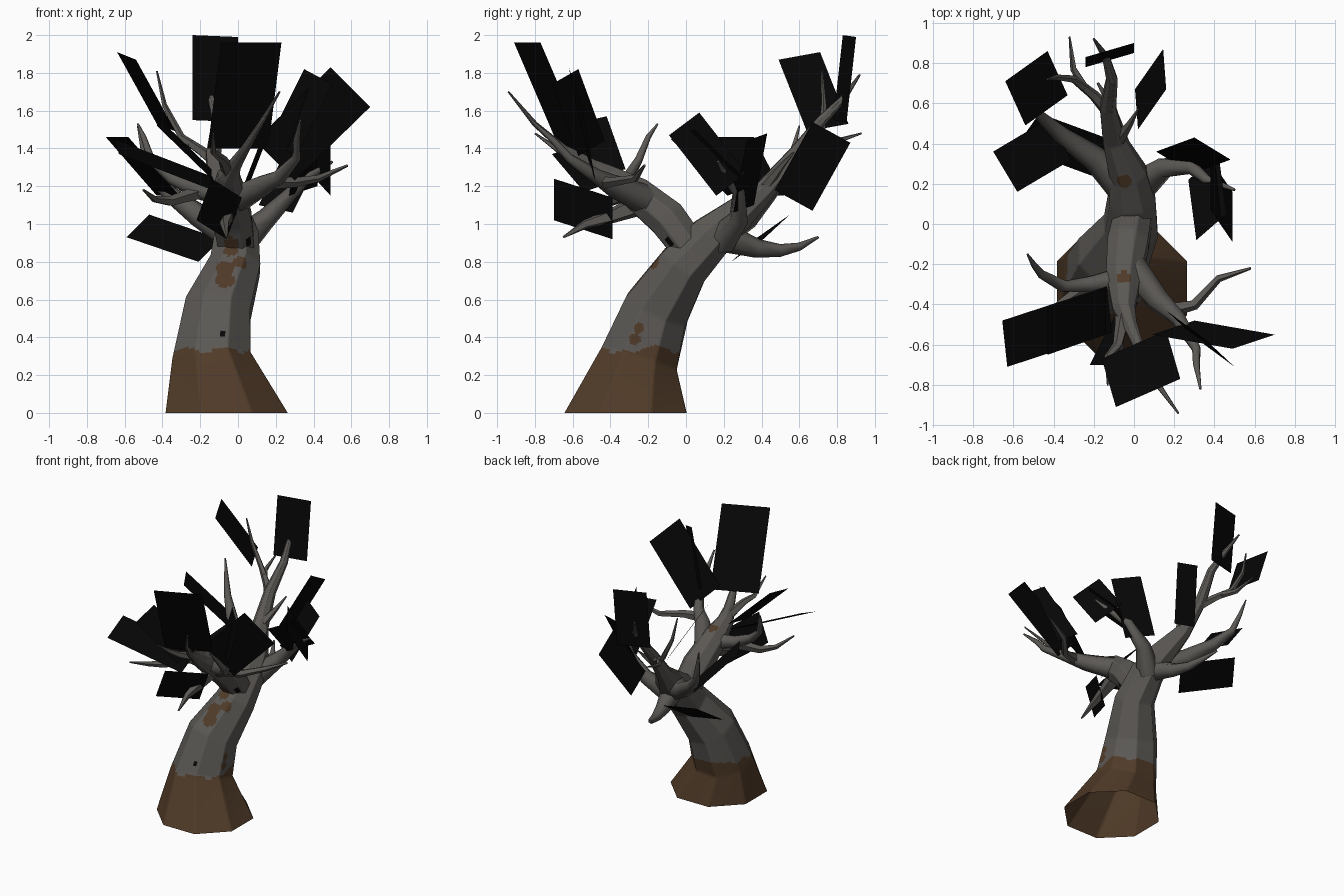
import bpy, bmesh, math
from mathutils import Vector, noise


def material(name, rgb):
    m = bpy.data.materials.new(name)
    m.diffuse_color = (*rgb, 1)
    return m


BARK = material("grey_bark", (0.105, 0.098, 0.089))
EARTH = material("brown_bark", (0.080, 0.043, 0.021))
BLACK = material("black_leaf", (0.002, 0.002, 0.002))

# Brown patches and dark knots on the bark: centre, radius, material slot
SPOTS = [((-.04, -.14, .88), .05, 1), ((-.07, -.19, .76), .05, 1), ((.01, -.16, .79), .04, 1),
         ((-.07, -.23, .69), .055, 1), ((-.05, -.27, 1.25), .035, 1), ((-.05, .21, 1.12), .04, 1),
         ((.06, -.26, 1.17), .035, 1), ((.1, .2, .92), .035, 1),
         ((.05, -.27, .39), .035, 1), ((.05, -.25, .45), .03, 1),
         ((-.08, -.38, .40), .04, 2), ((-.065, -.35, .46), .03, 2), ((.07, -.1, .9), .03, 2)]


def bark_slot(c):
    if c.z < .335 + .04 * noise.noise(c * 9):
        return 1
    for p, r, slot in SPOTS:
        if (c - Vector(p)).length < r:
            return slot
    return 0


def limb(name, points, sides=6, cuts=0, flat_start=False):
    """Tapered tube through (x, y, z, radius) points, open at the start."""
    bm = bmesh.new()
    pts = [Vector(p[:3]) for p in points]
    rings, u = [], Vector((1, 0, 0))
    if abs((pts[1] - pts[0]).normalized().x) > .8:
        u = Vector((0, 1, 0))
    for i, p in enumerate(pts):
        t = (pts[min(i + 1, len(pts) - 1)] - pts[max(i - 1, 0)]).normalized()
        if flat_start and i == 0:
            t = Vector((0, 0, 1))
        u = (u - t * u.dot(t)).normalized()
        v = t.cross(u)
        r = points[i][3]
        rings.append([bm.verts.new(p + r * (u * math.cos(a) + v * math.sin(a)))
                      for a in (2 * math.pi * (k + .5) / sides for k in range(sides))])
    for a, b in zip(rings, rings[1:]):
        for k in range(sides):
            n = (k + 1) % sides
            bm.faces.new((a[k], a[n], b[n], b[k]))
    bm.faces.new(rings[-1])
    if cuts:
        bmesh.ops.subdivide_edges(bm, edges=bm.edges[:], cuts=cuts, use_grid_fill=True)
        for f in bm.faces:
            f.material_index = bark_slot(f.calc_center_median())
    me = bpy.data.meshes.new(name)
    bm.to_mesh(me)
    bm.free()
    for m in (BARK, EARTH, BLACK):
        me.materials.append(m)
    ob = bpy.data.objects.new(name, me)
    bpy.context.collection.objects.link(ob)
    bpy.ops.object.select_all(action='DESELECT')
    ob.select_set(True)
    bpy.context.view_layer.objects.active = ob
    bpy.ops.object.shade_smooth_by_angle(angle=math.radians(62))


def leaf(name, a, b, c):
    """Flat leaf card from three corners; the fourth completes the parallelogram."""
    a, b, c = Vector(a), Vector(b), Vector(c)
    me = bpy.data.meshes.new(name)
    me.from_pydata([a, b, c, a + c - b], [], [(0, 1, 2, 3)])
    me.materials.append(BLACK)
    bpy.context.collection.objects.link(bpy.data.objects.new(name, me))


# Trunk, leaning back, running into the rear bough
limb("trunk", [(-.06, -.32, 0, .35), (-.14, -.25, .28, .225), (-.105, -.155, .55, .188),
               (-.015, -.01, .78, .145), (-.01, .13, .93, .125), (-.03, .25, 1.03, .1),
               (-.1, .42, 1.18, .06), (-.13, .58, 1.37, .043), (-.11, .72, 1.55, .03),
               (-.14, .83, 1.66, .02), (-.2, .92, 1.79, .006)], 8, 17, True)
# Front bough
limb("front_bough", [(0, .05, .83, .1), (-.03, -.1, 1.03, .11), (-.05, -.26, 1.16, .095),
                     (-.05, -.42, 1.26, .06), (-.02, -.5, 1.31, .038), (.04, -.65, 1.4, .023),
                     (.12, -.8, 1.53, .015), (.22, -.94, 1.7, .005)], 8, 8)
limb("front_tip_twig", [(-.05, -.45, 1.28, .04), (-.08, -.6, 1.34, .025),
                        (-.13, -.66, 1.38, .018), (-.13, -.8, 1.48, .005)], 5)
limb("front_low_twig", [(-.05, -.25, 1.1, .06), (-.06, -.4, 1.04, .04),
                        (-.07, -.53, 1, .025), (-.06, -.65, .93, .006)], 5)
# Right side of the front bough
limb("front_right_branch", [(-.01, -.22, 1.13, .08), (.12, -.38, 1.2, .06), (.22, -.47, 1.25, .04),
                            (.31, -.62, 1.35, .024), (.31, -.7, 1.44, .018), (.33, -.82, 1.55, .006)])
limb("front_right_twig", [(.16, -.43, 1.22, .04), (.3, -.4, 1.22, .028),
                          (.42, -.27, 1.24, .02), (.58, -.22, 1.31, .007)], 5)
# Left side of the front bough
limb("front_left_branch", [(-.05, -.27, 1.15, .065), (-.22, -.3, 1.18, .045), (-.35, -.31, 1.24, .032),
                           (-.46, -.25, 1.34, .022), (-.5, -.2, 1.46, .015), (-.53, -.15, 1.53, .005)])
limb("front_left_twig", [(-.2, -.29, 1.17, .04), (-.36, -.4, 1.12, .028),
                         (-.44, -.48, 1.13, .018), (-.5, -.62, 1.18, .006)], 5)
# Rear branches
limb("rear_right_branch", [(.02, .18, .91, .085), (.15, .28, 1.03, .055), (.29, .28, 1.17, .036),
                           (.36, .22, 1.24, .025), (.5, .17, 1.33, .007)])
limb("rear_left_branch", [(-.02, .16, .95, .1), (-.2, .33, 1.04, .065), (-.36, .44, 1.16, .045),
                          (-.46, .53, 1.27, .028), (-.5, .57, 1.4, .017), (-.53, .6, 1.52, .005)])
limb("rear_low_branch", [(-.02, .2, .93, .08), (-.06, .38, .87, .05), (-.09, .5, .86, .034),
                         (-.12, .6, .88, .022), (-.18, .7, .93, .007)])
limb("rear_high_twig", [(-.12, .55, 1.33, .035), (-.2, .64, 1.39, .027), (-.3, .72, 1.46, .02),
                        (-.39, .73, 1.63, .014), (-.43, .72, 1.81, .005)], 5)
limb("rear_fork_twig", [(-.24, .67, 1.42, .024), (-.3, .77, 1.43, .017), (-.32, .93, 1.48, .005)], 5)
limb("rear_short_twig", [(-.08, .42, 1.2, .035), (-.02, .5, 1.3, .018), (.02, .57, 1.38, .005)], 5)

# Rear leaves
leaf("rear_top_leaf", (-.24, .83, 2), (0, .9, 1.99), (0, .85, 1.54))
leaf("rear_left_high_leaf", (-.64, .71, 1.91), (-.54, .49, 1.87), (-.33, .64, 1.49))
leaf("rear_left_middle_leaf", (-.7, .36, 1.46), (-.58, .16, 1.46), (-.31, .32, 1.15))
leaf("rear_left_low_leaf", (-.47, .55, 1.05), (-.59, .38, .93), (-.21, .24, .8))
leaf("rear_back_leaf", (.145, .87, 1.43), (.16, .67, 1.54), (.02, .47, 1.18))
leaf("rear_right_leaf", (.11, .36, 1.1), (.29, .25, 1.06), (.48, .32, 1.44))
leaf("right_outer_leaf", (.49, -.09, 1.47), (.38, .07, 1.59), (.38, .32, 1.27))
leaf("right_inner_leaf", (.27, .22, 1.15), (.31, -.08, 1.45), (.46, .05, 1.5))
# Front leaves
leaf("front_top_leaf", (-.09, -.91, 1.96), (.23, -.77, 1.96), (.16, -.53, 1.4))
leaf("front_right_inner_leaf", (.35, -.57, 1.82), (.5, -.71, 1.74), (.31, -.57, 1.36))
leaf("front_right_outer_leaf", (.49, -.62, 1.83), (.7, -.55, 1.62), (.3, -.48, 1.23))
leaf("front_low_leaf", (-.14, -.7, 1.24), (.02, -.39, 1.14), (-.06, -.39, .92))
leaf("front_left_leaf", (-.655, -.48, 1.45), (-.63, -.71, 1.37), (-.11, -.54, 1.17))
leaf("front_left_upper_leaf", (-.43, -.65, 1.52), (-.43, -.42, 1.57), (-.14, -.32, 1.29))
